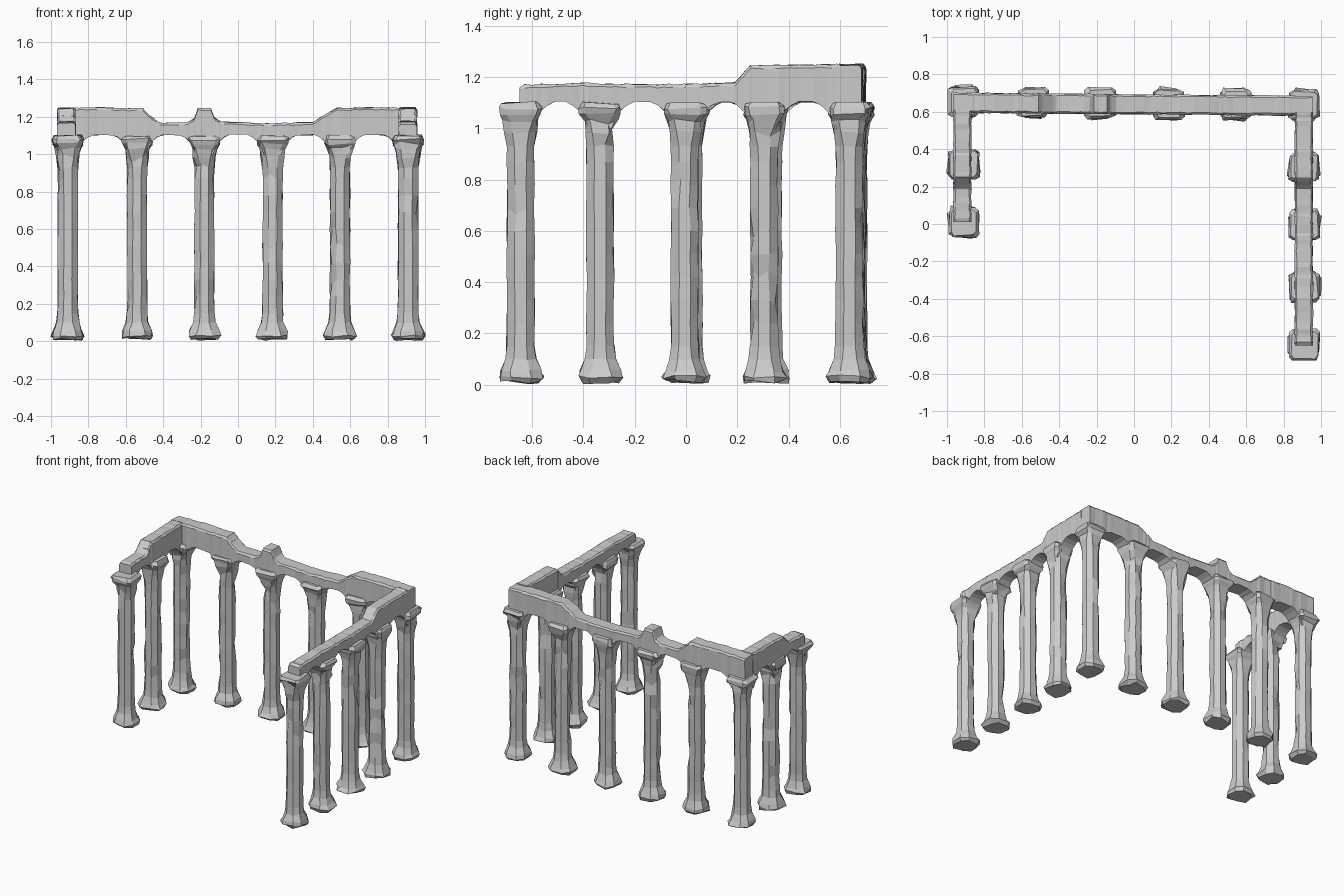
import bpy, random
from mathutils import Vector

if "Cube" in bpy.data.objects:
    bpy.data.objects.remove(bpy.data.objects["Cube"])

random.seed(7)


def make_object(name, verts, faces):
    mesh = bpy.data.meshes.new(name)
    mesh.from_pydata(verts, [], faces)
    mesh.update()
    obj = bpy.data.objects.new(name, mesh)
    bpy.context.collection.objects.link(obj)
    return obj


def loft(name, rings):
    """Skin closed rings of equal size and cap both ends."""
    n = len(rings[0])
    verts = [v for r in rings for v in r]
    faces = [(i * n + k, i * n + (k + 1) % n, (i + 1) * n + (k + 1) % n, (i + 1) * n + k)
             for i in range(len(rings) - 1) for k in range(n)]
    faces.append(tuple(reversed(range(n))))
    faces.append(tuple(range(len(verts) - n, len(verts))))
    return make_object(name, verts, faces)


def interp(points, u):
    """Piecewise linear lookup in a list of (u, value)."""
    if u <= points[0][0]:
        return points[0][1]
    for (a, p), (b, q) in zip(points, points[1:]):
        if u <= b:
            return p + (q - p) * (u - a) / (b - a)
    return points[-1][1]


# Column profile: height, half width, corner fullness, wear
PROFILE = [(0.012, 0.072, 0.5, 0.010), (0.03, 0.086, 0.5, 0.008), (0.055, 0.076, 0.5, 0.007),
           (0.10, 0.060, 0.45, 0.004), (0.15, 0.055, 0.42, 0.003)]
PROFILE += [(0.15 + 0.09 * i, 0.053, 0.42, 0.003) for i in range(1, 9)]
PROFILE += [(0.93, 0.054, 0.45, 0.003), (0.985, 0.060, 0.55, 0.006), (1.03, 0.066, 0.65, 0.008),
            (1.055, 0.077, 0.75, 0.008), (1.08, 0.081, 0.78, 0.008), (1.10, 0.070, 0.75, 0.006)]


def column(name, x, y):
    rings = []
    for z, w, t, wear in PROFILE:
        ring = []
        for cx, cy in [(1, -t), (1, t), (t, 1), (-t, 1), (-1, t), (-1, -t), (-t, -1), (t, -1)]:
            s = w + random.uniform(-wear, wear)
            dz = random.uniform(-wear, wear)
            # occasional broken-out chip
            if 0.15 < z < 1.06 and random.random() < 0.06:
                s *= 0.74
                dz += random.uniform(-0.03, 0.03)
            ring.append((x + cx * s, y + cy * s, max(0, z + dz)))
        rings.append(ring)
    return loft(name, rings)


# Underside of the beam by distance from the nearest column
ARCH = [(0, 1.0), (0.045, 1.0), (0.06, 1.035), (0.08, 1.068), (0.105, 1.09), (0.135, 1.103)]


def beam(name, start, end, columns, top, half=0.053):
    """Arched beam between two plan points; u is the coordinate along it."""
    start, end = Vector(start), Vector(end)
    axis = 0 if abs(end.x - start.x) > abs(end.y - start.y) else 1
    u0, u1 = start[axis], end[axis]
    stations = {u0, u1} | {u for u, z in top}
    for c in columns:
        stations |= {c + s * d for d, z in ARCH for s in (-1, 1)}
    stations = sorted(u for u in stations if u0 <= u <= u1)
    across = Vector((0, 1)) if axis == 0 else Vector((-1, 0))
    rings = []
    for u in stations:
        p = start.lerp(end, (u - u0) / (u1 - u0))
        bottom = interp(ARCH, min(abs(u - c) for c in columns))
        zt = interp(top, u)
        ring = []
        for side, z in [(-half, bottom), (half, bottom), (half, zt - 0.012),
                        (half - 0.01, zt), (0.01 - half, zt), (-half, zt - 0.012)]:
            q = p + across * (side + random.uniform(-0.003, 0.003))
            ring.append((q.x, q.y, z + random.uniform(-0.003, 0.003)))
        rings.append(ring)
    return loft(name, rings)


back_x = [-0.91, -0.54, -0.18, 0.185, 0.545, 0.91]
right_y = [-0.645, -0.335, -0.005, 0.305, 0.63]
left_y = [0.01, 0.32, 0.64]

# Columns
for i, x in enumerate(back_x):
    column(f"back_column_{i + 1}", x, 0.645 - 0.008 * x)
for i, y in enumerate(right_y[:-1]):
    column(f"right_column_{i + 1}", 0.91, y)
for i, y in enumerate(left_y[:-1]):
    column(f"left_column_{i + 1}", -0.91, y)

# Back beam with a broken upper course and one remaining block
beam("back_beam", (-0.965, 0.648), (0.955, 0.632), back_x,
     [(-0.965, 1.247), (-0.75, 1.25), (-0.51, 1.245), (-0.48, 1.215), (-0.42, 1.17),
      (-0.27, 1.17), (-0.235, 1.19), (-0.215, 1.247), (-0.145, 1.247), (-0.125, 1.195),
      (-0.09, 1.175), (0.15, 1.165), (0.40, 1.172), (0.455, 1.205), (0.53, 1.248),
      (0.75, 1.25), (0.955, 1.248)])

# Side beams
beam("right_beam", (0.908, -0.65), (0.908, 0.60), right_y,
     [(-0.65, 1.16), (-0.63, 1.17), (-0.4, 1.177), (-0.2, 1.172), (0.0, 1.172),
      (0.19, 1.178), (0.215, 1.205), (0.25, 1.244), (0.6, 1.25)], 0.048)
beam("left_beam", (-0.918, 0.01), (-0.918, 0.61), left_y,
     [(0.01, 1.165), (0.03, 1.172), (0.19, 1.178), (0.215, 1.205), (0.25, 1.244), (0.61, 1.25)], 0.048)
